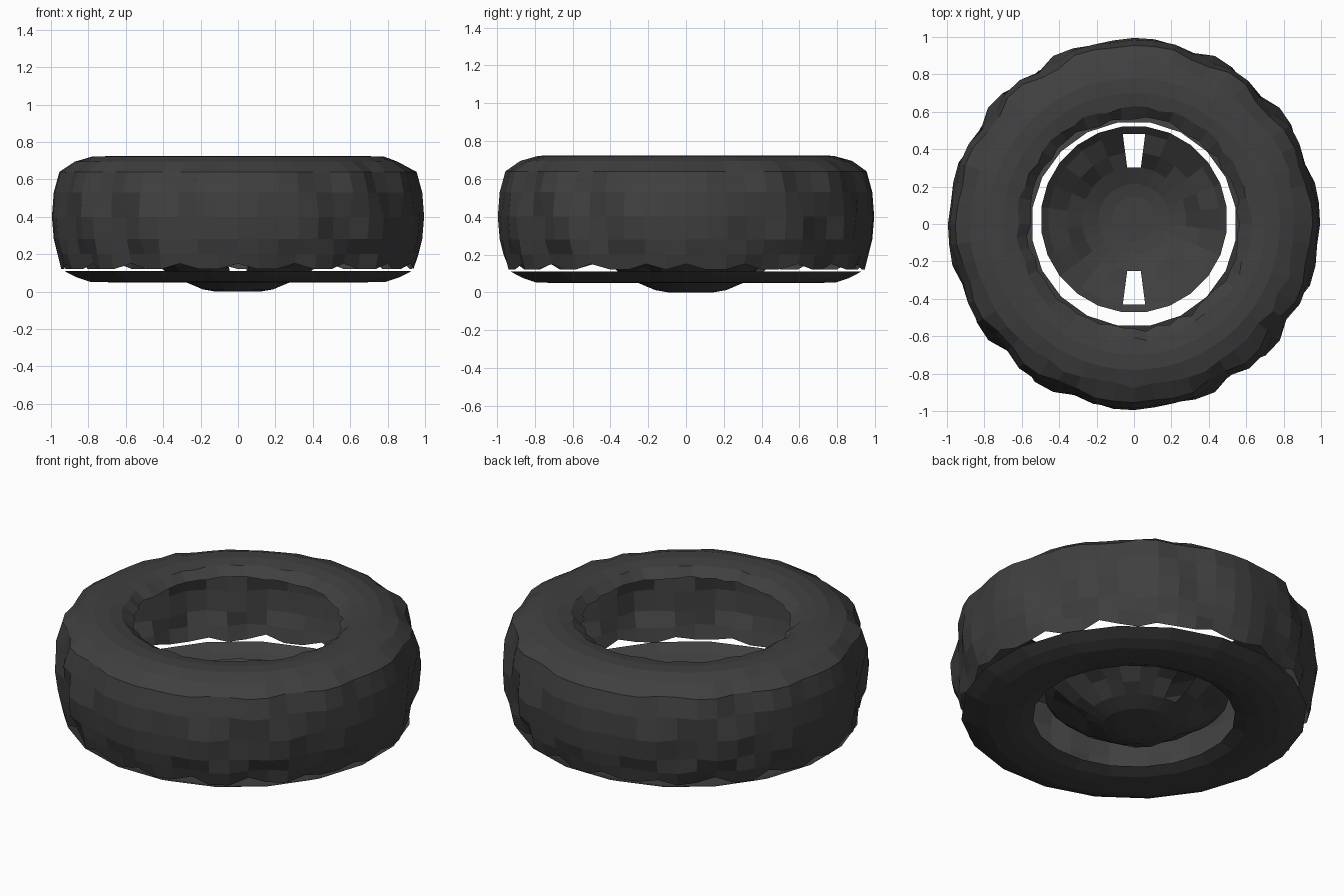
import bpy, bmesh, math, random

if "Cube" in bpy.data.objects:
    bpy.data.objects.remove(bpy.data.objects["Cube"])

random.seed(4)

rubber = bpy.data.materials.new("dark_rubber")
rubber.diffuse_color = (0.05, 0.05, 0.05, 1)
rubber.use_nodes = True
rubber.node_tree.nodes["Principled BSDF"].inputs["Base Color"].default_value = rubber.diffuse_color


def lathe(name, profile, n, shift=None, phase=0.0, skip=None, cap=False, cy=0.0):
    """Revolve (r, z) points; shift(ring, i, angle) -> (dr, dz); skip(ring, i) drops a face."""
    bm = bmesh.new()
    rings = []
    for k, (r, z) in enumerate(profile):
        ring = []
        for i in range(n):
            a = 2 * math.pi * (i + phase) / n
            dr, dz = shift(k, i, a) if shift else (0, 0)
            ring.append(bm.verts.new(((r + dr) * math.cos(a),
                                      (r + dr) * math.sin(a) + cy, z + dz)))
        rings.append(ring)
    for k in range(len(rings) - 1):
        for i in range(n):
            if skip and skip(k, i):
                continue
            j = (i + 1) % n
            bm.faces.new((rings[k][i], rings[k][j], rings[k + 1][j], rings[k + 1][i]))
    if cap:
        bm.faces.new(list(reversed(rings[0])))
    mesh = bpy.data.meshes.new(name)
    bm.to_mesh(mesh)
    bm.free()
    mesh.materials.append(rubber)
    ob = bpy.data.objects.new(name, mesh)
    bpy.context.collection.objects.link(ob)
    return ob


# Tread and upper sidewall: one hollow shell, open at the bottom edge
tread_profile = [(0.945, 0.13), (0.965, 0.20), (0.985, 0.28), (0.995, 0.40),
                 (0.985, 0.53), (0.955, 0.64), (0.87, 0.695), (0.78, 0.722),
                 (0.70, 0.724), (0.62, 0.712), (0.565, 0.665)]


def tread_shift(k, i, a):
    # grooves grow toward the diagonals; the four main directions stay smooth
    diagonal = abs(math.sin(2 * a))
    dr = dz = 0.0
    if k <= 5:
        if (i + k // 2) % 4 in (0, 1):
            dr = -0.035 * diagonal
        dr += random.uniform(-0.008, 0.004) * diagonal
    if k == 0:
        dz = 0.02 if i % 3 == 0 else -0.01
    if k == 6:
        dr = random.uniform(-0.02, 0.01)
    if k >= 9:
        dr = random.uniform(-0.015, 0.015)
    return dr, dz


lathe("tyre_shell", tread_profile, 56, tread_shift)

# Lower sidewall: separate shallow ring, edges turned up
lathe("lower_sidewall", [(0.55, 0.085), (0.62, 0.058), (0.70, 0.05), (0.80, 0.052),
                         (0.87, 0.075), (0.94, 0.11)], 20, phase=0.5)


# Wheel dish: bulged centre, scalloped slope, two open slots
def dish_shift(k, i, a):
    if k == 3:
        return 0, 0.025 if i % 4 < 2 else -0.015
    if k == 4:
        return 0, 0.015 if i % 3 == 0 else 0
    return 0, 0


lathe("wheel_dish", [(0.12, 0.0), (0.19, 0.012), (0.28, 0.05), (0.36, 0.10),
                     (0.46, 0.16), (0.50, 0.20)], 24, dish_shift, phase=0.5, cap=True,
      skip=lambda k, i: k in (2, 3) and i in (5, 17), cy=0.025)
